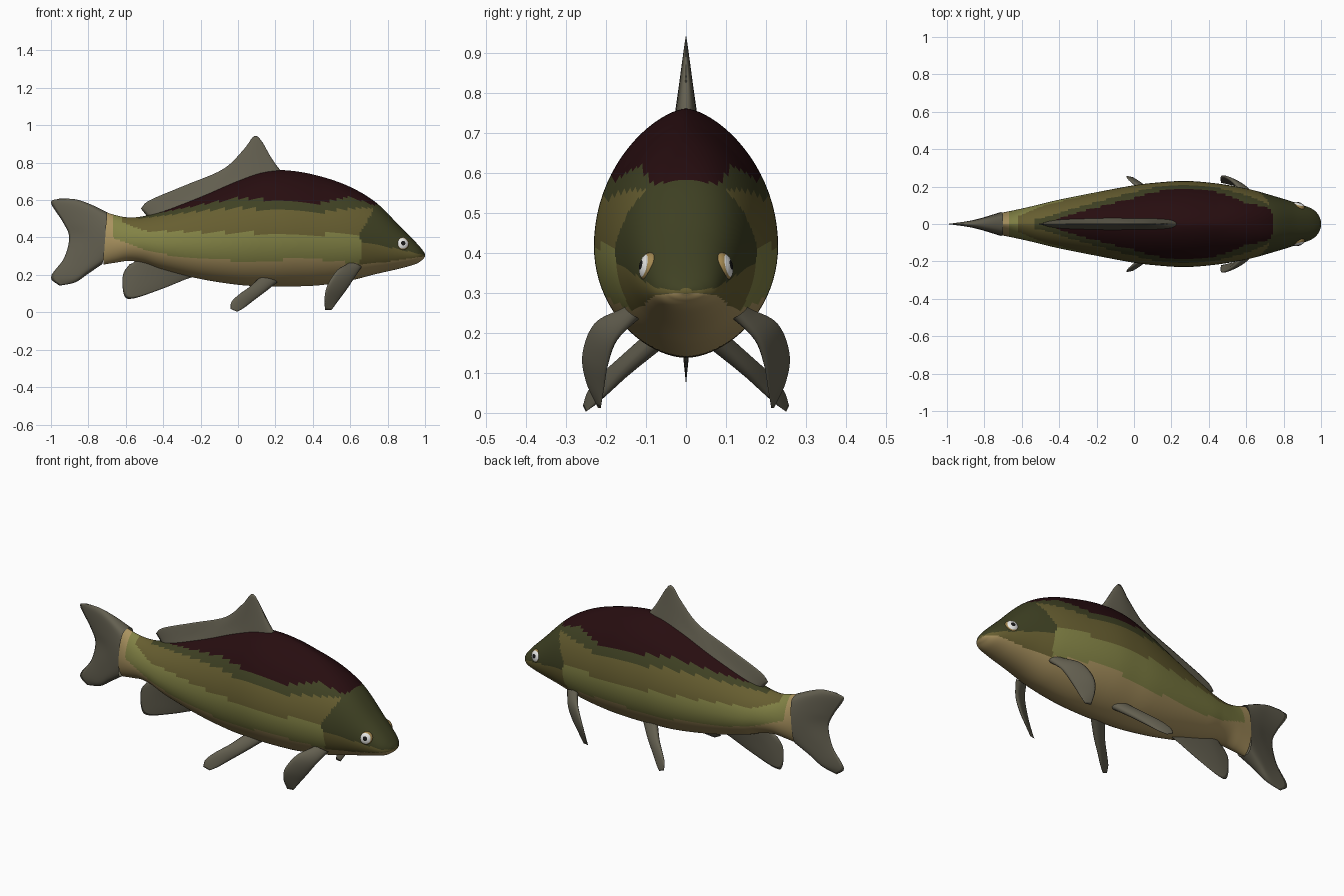
import bpy, bmesh, math
from mathutils import Vector, Matrix

if "Cube" in bpy.data.objects:
    bpy.data.objects.remove(bpy.data.objects["Cube"])

# ---- colours
COLS = {
    "maroon back": (0.020, 0.004, 0.005), "dark green": (0.050, 0.053, 0.017),
    "olive": (0.135, 0.112, 0.030), "light olive": (0.225, 0.225, 0.060),
    "tan belly": (0.40, 0.29, 0.115), "fin grey": (0.125, 0.115, 0.080),
    "eye white": (0.80, 0.80, 0.78), "pupil black": (0.01, 0.01, 0.01),
    "eye ring gold": (0.36, 0.24, 0.08),
}
MATS = {}
for name, c in COLS.items():
    MATS[name] = bpy.data.materials.new(name)
    MATS[name].diffuse_color = (*c, 1)


def finish(bm, name, mats):
    bmesh.ops.recalc_face_normals(bm, faces=bm.faces)
    me = bpy.data.meshes.new(name)
    for f in bm.faces:
        f.smooth = True
    bm.to_mesh(me)
    bm.free()
    for m in mats:
        me.materials.append(MATS[m])
    ob = bpy.data.objects.new(name, me)
    bpy.context.collection.objects.link(ob)
    return ob


def spline(pts, t):
    """Catmull-Rom through pts, t in 0..1"""
    n = len(pts) - 1
    i = min(int(t * n), n - 1)
    u = t * n - i
    p1, p2 = Vector(pts[i]), Vector(pts[i + 1])
    p0 = Vector(pts[i - 1]) if i > 0 else 2 * p1 - p2
    p3 = Vector(pts[i + 2]) if i + 2 <= n else 2 * p2 - p1
    return 0.5 * (2 * p1 + (p2 - p0) * u + (2 * p0 - 5 * p1 + 4 * p2 - p3) * u * u
                  + (3 * p1 - p0 - 3 * p2 + p3) * u ** 3)


def line(pts, x):
    """piecewise linear height at x"""
    if x <= pts[0][0]:
        return pts[0][1]
    for (a, za), (b, zb) in zip(pts, pts[1:]):
        if x <= b:
            return za + (zb - za) * (x - a) / (b - a)
    return pts[-1][1]


# ---- body: x, top, bottom, half width
STATIONS = [
    (-.72, .54, .255, .058), (-.65, .518, .266, .072), (-.58, .507, .275, .087),
    (-.5, .515, .262, .106), (-.4, .545, .227, .13), (-.2, .625, .178, .17),
    (0, .71, .147, .207), (.14, .755, .139, .223), (.28, .757, .138, .23),
    (.44, .727, .145, .217), (.6, .67, .17, .19), (.74, .585, .205, .152),
    (.87, .455, .235, .112), (.95, .375, .258, .082), (.985, .335, .28, .05),
    (1.0, .312, .297, .015)]
# lower limits of the colour bands
MAROON = [(-.43, .53), (-.2, .575), (0, .61), (.2, .6), (.4, .575), (.6, .62), (.74, .565)]
GREEN = [(-.53, .5), (-.3, .53), (0, .56), (.2, .545), (.4, .53), (.6, .555), (.74, .56)]
OLIVE = [(-.64, .49), (-.5, .435), (0, .425), (.3, .42), (.65, .415)]
LIGHT = [(-.67, .4), (-.5, .335), (-.3, .29), (0, .275), (.4, .285), (.65, .26)]
GILL = [(.2, .64), (.3, .66), (.42, .655), (.58, .74)]      # z -> x
HEAD = [(.66, .375), (.85, .34), (1, .305)]
JAW = [(.66, .25), (.8, .27), (1, .3)]


def body_colour(c):
    x, z = c.x, c.z
    if x > line(GILL, z):
        return 1 if z > line(HEAD, x) else 2 if z > line(JAW, x) else 4
    if x > -.44 and z > line(MAROON, x):
        return 0
    if x > -.53 and z > line(GREEN, x):
        return 1
    if x > -.62 and z > line(OLIVE, x):
        return 2
    if x > -.67 and z > line(LIGHT, x):
        return 3
    return 4


bm = bmesh.new()
NS, NA = 200, 80
rings = []
for i in range(NS + 1):
    x, top, bot, w = spline(STATIONS, i / NS)
    mid = bot + .45 * (top - bot)
    k = min(max((x - .45) / .27, 0), 1)
    up, low = 1.3 - .45 * k, 1.12 - .15 * k
    ring = []
    for j in range(NA):
        a = 2 * math.pi * j / NA
        c, s = math.cos(a), math.sin(a)
        y = math.copysign(abs(c) ** (up if s > 0 else low), c) * w
        ring.append(bm.verts.new((x, y, mid + s * ((top - mid) if s > 0 else (mid - bot)))))
    rings.append(ring)
for r, q in zip(rings, rings[1:]):
    for j in range(NA):
        bm.faces.new((r[j], r[(j + 1) % NA], q[(j + 1) % NA], q[j]))
bm.faces.new(rings[0])
bm.faces.new(rings[-1])
for f in bm.faces:
    f.material_index = body_colour(f.calc_center_median())
finish(bm, "body", ["maroon back", "dark green", "olive", "light olive", "tan belly"])


# ---- fins: a lens-shaped blade lofted through rows from root to tip
def fin(name, rows, thick, power=1.0, side=1, n=32, m=16):
    g = []
    for a in range(m + 1):
        g.append([spline([spline(r, b / n) for r in rows], a / m) for b in range(n + 1)])
    bm = bmesh.new()
    sheets = []
    for sgn in (1, -1):
        vs = []
        for a in range(m + 1):
            row = []
            for b in range(n + 1):
                du = g[a][min(b + 1, n)] - g[a][max(b - 1, 0)]
                dv = g[min(a + 1, m)][b] - g[max(a - 1, 0)][b]
                no = du.cross(dv).normalized()
                u = 2 * b / n - 1
                h = thick * (1 - a / m) ** power * math.sqrt(max(0, 1 - u * u))
                p = g[a][b] + no * h * sgn
                row.append(bm.verts.new((p.x, p.y * side, p.z)))
            vs.append(row)
        for a in range(m):
            for b in range(n):
                bm.faces.new((vs[a][b], vs[a][b + 1], vs[a + 1][b + 1], vs[a + 1][b]))
    bmesh.ops.remove_doubles(bm, verts=bm.verts, dist=1e-5)
    return finish(bm, name, ["fin grey"])


def flat(*pts):
    return [(x, 0, z) for x, z in pts]


# tail fin
fin("tail_fin", [
    flat((-.70, .535), (-.70, .51), (-.705, .46), (-.71, .4), (-.715, .33), (-.72, .28), (-.725, .258)),
    flat((-.79, .578), (-.79, .55), (-.785, .48), (-.78, .4), (-.785, .31), (-.8, .235), (-.8, .207)),
    flat((-.87, .604), (-.88, .57), (-.86, .48), (-.84, .4), (-.86, .29), (-.88, .19), (-.87, .16)),
    flat((-.955, .608), (-1, .585), (-.935, .48), (-.903, .4), (-.93, .29), (-1, .19), (-.955, .142))], .064)

# dorsal fin
fin("dorsal_fin", [
    flat((.25, .735), (.19, .74), (.1, .715), (0, .68), (-.12, .635), (-.28, .57), (-.4, .525), (-.48, .505)),
    flat((.21, .78), (.165, .82), (.09, .82), (0, .75), (-.12, .69), (-.28, .615), (-.42, .565), (-.5, .53)),
    flat((.165, .845), (.13, .91), (.088, .943), (.03, .87), (-.08, .765), (-.28, .68), (-.47, .6), (-.52, .555))],
    .036, .9)

# anal fin
fin("anal_fin", [
    flat((-.2, .21), (-.28, .23), (-.36, .25), (-.44, .27), (-.5, .285), (-.54, .29)),
    flat((-.24, .19), (-.35, .18), (-.45, .18), (-.52, .2), (-.55, .245), (-.56, .265)),
    flat((-.27, .18), (-.42, .12), (-.565, .073), (-.61, .095), (-.615, .2), (-.58, .257))], .024)

# paired fins
for side, tag in ((-1, "right"), (1, "left")):
    for name, front, back, t in (
        ("pectoral_fin",
         [(.66, .125, .24), (.62, .175, .18), (.58, .195, .12), (.535, .205, .06), (.5, .213, .012)],
         [(.58, .15, .255), (.53, .225, .225), (.48, .258, .15), (.463, .25, .08), (.465, .22, .012)], .02),
        ("pelvic_fin",
         [(.21, .08, .16), (.14, .14, .105), (.08, .185, .06), (.03, .225, .022), (-.005, .25, .003)],
         [(.12, .09, .19), (.06, .16, .135), (.005, .21, .095), (-.035, .243, .055), (-.04, .258, .018)], .024)):
        rows = []
        for f, b in zip(front, back):
            f, b = Vector(f), Vector(b)
            rows.append([f.lerp(b, k / 4) for k in range(5)])
        fin(tag + "_" + name, rows, t, .8, side, 16, 20)

    # eye: flattened ball coloured by distance from its axis
    bm = bmesh.new()
    bmesh.ops.create_uvsphere(bm, u_segments=28, v_segments=28, radius=1)
    for f in bm.faces:
        c = f.calc_center_median()
        r = math.hypot(c.x, c.y)
        f.material_index = 1 if r < .36 else 0 if r < .74 else 2
    aim = Vector((.3, side, .22)).to_track_quat('Z', 'Y').to_matrix().to_4x4()
    bm.transform(Matrix.Translation((.877, side * .092, .365)) @ aim
                 @ Matrix.Diagonal((.037, .037, .024, 1)))
    finish(bm, tag + "_eye", ["eye white", "pupil black", "eye ring gold"])

for m in bpy.data.materials:
    if m.users and not m.is_grease_pencil:
        m.use_nodes = True
        m.node_tree.nodes["Principled BSDF"].inputs["Base Color"].default_value = m.diffuse_color
